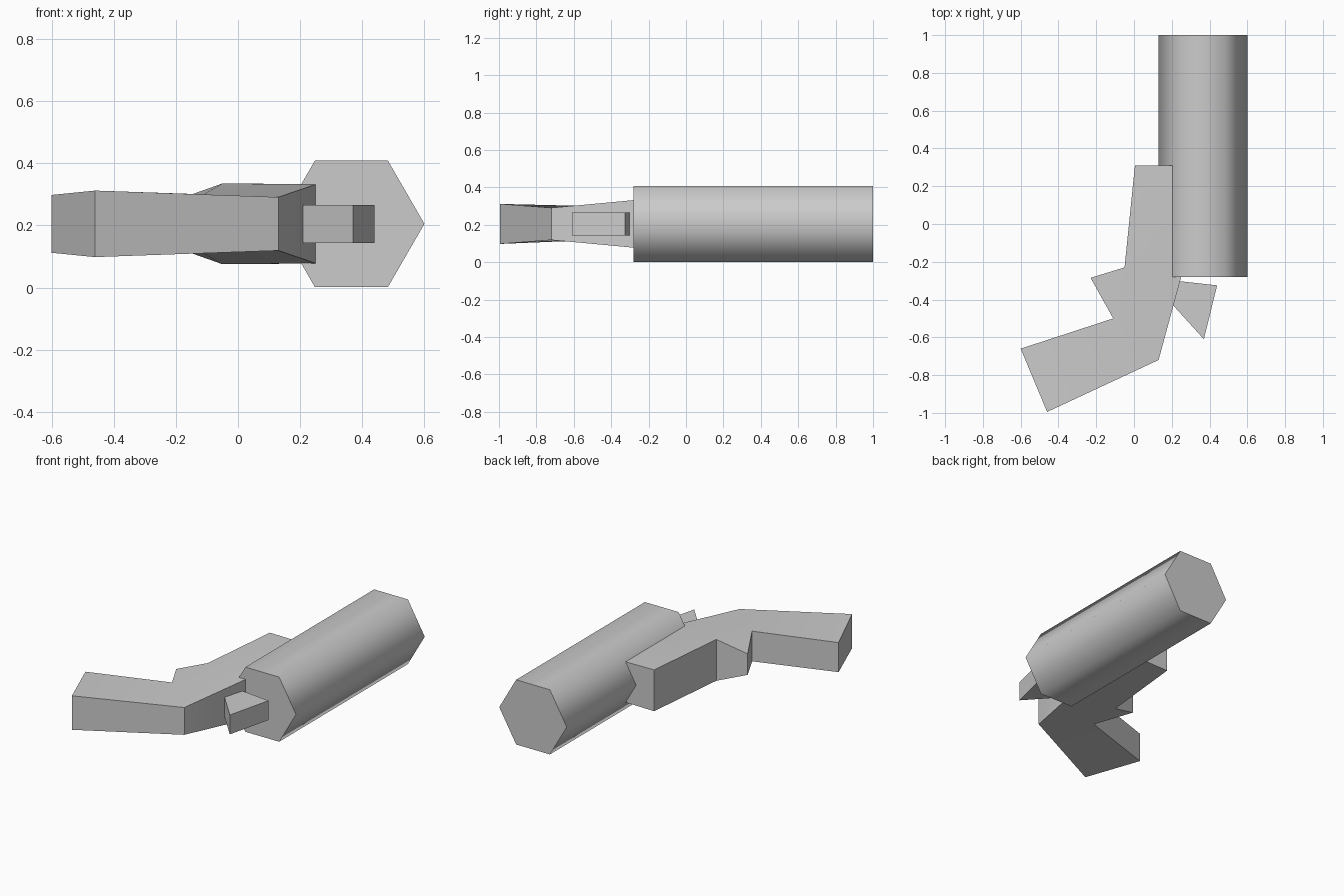
import bpy, bmesh, math

cube = bpy.data.objects.get("Cube")
if cube:
    bpy.data.objects.remove(cube, do_unlink=True)

grey = bpy.data.materials.new("plain grey")
grey.use_nodes = True
colour = (0.6, 0.6, 0.6, 1)
grey.diffuse_color = colour
grey.node_tree.nodes["Principled BSDF"].inputs["Base Color"].default_value = colour

MID = 0.205  # height of the mirror plane


def finish(name, bm, smooth_angle):
    bmesh.ops.recalc_face_normals(bm, faces=bm.faces)
    mesh = bpy.data.meshes.new(name)
    bm.to_mesh(mesh)
    bm.free()
    mesh.materials.append(grey)
    obj = bpy.data.objects.new(name, mesh)
    bpy.context.collection.objects.link(obj)
    bpy.ops.object.select_all(action='DESELECT')
    obj.select_set(True)
    bpy.context.view_layer.objects.active = obj
    bpy.ops.object.shade_smooth_by_angle(angle=math.radians(smooth_angle))
    return obj


def slab(name, outline, patches):
    """Closed slab from (x, y, half thickness) points, mirrored about MID."""
    bm = bmesh.new()
    top = [bm.verts.new((x, y, MID + h)) for x, y, h in outline]
    low = [bm.verts.new((x, y, MID - h)) for x, y, h in outline]
    for patch in patches:
        bm.faces.new([top[i] for i in patch])
        bm.faces.new([low[i] for i in reversed(patch)])
    for i in range(len(outline)):
        j = (i + 1) % len(outline)
        bm.faces.new((top[i], low[i], low[j], top[j]))
    return finish(name, bm, 30)


# Stock: fore-end, wrist, hammer spur and tapered grip in one piece
slab("stock_and_grip", [
    (0.005, 0.31, 0.13), (0.25, 0.31, 0.127), (0.25, -0.28, 0.127),
    (0.13, -0.72, 0.086), (-0.46, -0.995, 0.107), (-0.6, -0.66, 0.093),
    (-0.11, -0.5, 0.095), (-0.23, -0.285, 0.066), (-0.05, -0.23, 0.13),
], [(0, 1, 2, 8), (8, 2, 3, 6), (6, 3, 4, 5), (8, 6, 7)])

# Trigger wedge
slab("trigger", [
    (0.243, -0.303, 0.061), (0.44, -0.325, 0.061),
    (0.37, -0.61, 0.061), (0.207, -0.43, 0.061),
], [(0, 1, 2, 3)])

# Six-sided barrel with smooth sides and flat ends
bm = bmesh.new()
rings = [[bm.verts.new((0.365 + 0.235 * math.cos(k * math.pi / 3), y,
                        MID + 0.235 * math.sin(k * math.pi / 3)))
          for k in range(6)] for y in (-0.28, 1.0)]
for ring in rings:
    bm.faces.new(ring)
for k in range(6):
    n = (k + 1) % 6
    bm.faces.new((rings[0][k], rings[0][n], rings[1][n], rings[1][k]))
finish("barrel", bm, 70)
